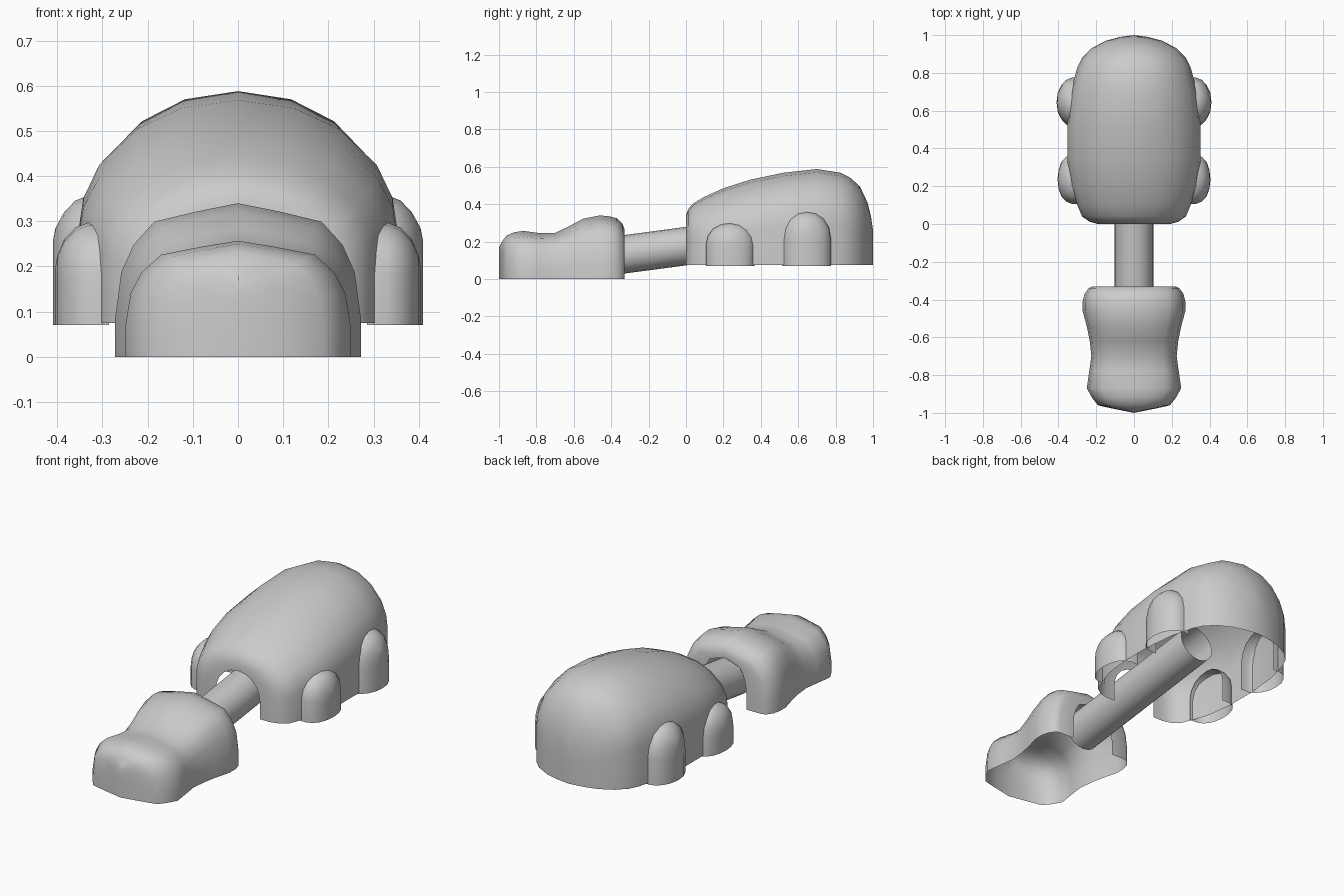
import bpy, bmesh, math
from mathutils import Vector

if "Cube" in bpy.data.objects:
    bpy.data.objects.remove(bpy.data.objects["Cube"], do_unlink=True)

grey = bpy.data.materials.new("light grey")
grey.use_nodes = True
COLOUR = (0.6, 0.6, 0.6, 1)
grey.diffuse_color = COLOUR
grey.node_tree.nodes["Principled BSDF"].inputs["Base Color"].default_value = COLOUR


def finish(bm, name, angle=50):
    bmesh.ops.remove_doubles(bm, verts=bm.verts, dist=0.0005)
    bmesh.ops.recalc_face_normals(bm, faces=bm.faces)
    mesh = bpy.data.meshes.new(name)
    bm.to_mesh(mesh)
    bm.free()
    mesh.materials.append(grey)
    obj = bpy.data.objects.new(name, mesh)
    bpy.context.collection.objects.link(obj)
    bpy.ops.object.select_all(action='DESELECT')
    obj.select_set(True)
    bpy.context.view_layer.objects.active = obj
    bpy.ops.object.shade_smooth_by_angle(angle=math.radians(angle))
    return obj


def arch_loft(name, arch, stations, base, place):
    """Skin arch sections (position, half width, top) into an open-bottomed shell."""
    full = [(-u, v) for u, v in reversed(arch[1:])] + arch
    bm = bmesh.new()
    rows = [[bm.verts.new(place(p, u * hw, base + v * (top - base))) for u, v in full]
            for p, hw, top in stations]
    for a, b in zip(rows, rows[1:]):
        for i in range(len(full) - 1):
            bm.faces.new((a[i], a[i + 1], b[i + 1], b[i]))
    return finish(bm, name)


def along_y(p, u, z):
    return Vector((u, p, z))


# Body shell: the first section is the neck opening in the flat front
body_arch = [(0, 1), (.35, .965), (.635, .87), (.87, .71), (.97, .56), (1, .42), (1, 0)]
arch_loft("body_shell", body_arch, [
    (0.00, .13, .30), (0.00, .19, .34), (.012, .235, .375), (.04, .275, .405),
    (.10, .30, .44), (.20, .335, .485), (.34, .353, .53), (.52, .353, .568),
    (.70, .335, .588), (.83, .30, .567), (.88, .275, .54), (.93, .225, .495),
    (.97, .15, .41), (.99, .075, .33), (1.0, 0, .26)], .075, along_y)

# Head: the last section is the neck opening in the flat back
head_arch = [(0, 1), (.34, .945), (.68, .88), (.85, .73), (.95, .55), (1, .25), (1, 0)]
arch_loft("head", head_arch, [
    (-1.0, 0, .17), (-.98, .10, .205), (-.96, .19, .232), (-.92, .222, .25),
    (-.87, .25, .257), (-.78, .237, .245), (-.70, .226, .246), (-.62, .234, .285),
    (-.55, .248, .322), (-.46, .272, .34), (-.41, .272, .335), (-.37, .262, .325),
    (-.34, .24, .295), (-.33, .22, .27), (-.33, .13, .245)], 0, along_y)

# Legs: half capsules, open towards the body
leg_arch = [(0, 1), (.38, .97), (.7, .87), (.92, .71), (1, .5), (1, 0)]
for side, sx in (("left", 1), ("right", -1)):
    for end, cy, top in (("front", .237, .30), ("back", .645, .36)):
        out = .405 if end == "front" else .41

        def place(p, u, z, sx=sx, cy=cy):
            return Vector((sx * p, cy + u, z))

        arch_loft(f"{end}_{side}_leg", leg_arch, [
            (.285, .13, top), (.33, .13, top - .002), (.36, .118, top - .014),
            (.385, .09, top - .04), (out - .006, .05, top - .075),
            (out, 0, top - .105)], .07, place)

# Neck: open tube rising slightly into the body
start, stop = Vector((0, -.42, .12)), Vector((0, .5, .242))
axis = stop - start
bm = bmesh.new()
bmesh.ops.create_cone(bm, cap_ends=False, segments=20, radius1=.102, radius2=.102,
                      depth=axis.length)
turn = axis.to_track_quat('Z', 'Y').to_matrix()
for v in bm.verts:
    v.co = turn @ v.co + (start + stop) / 2
finish(bm, "neck")
